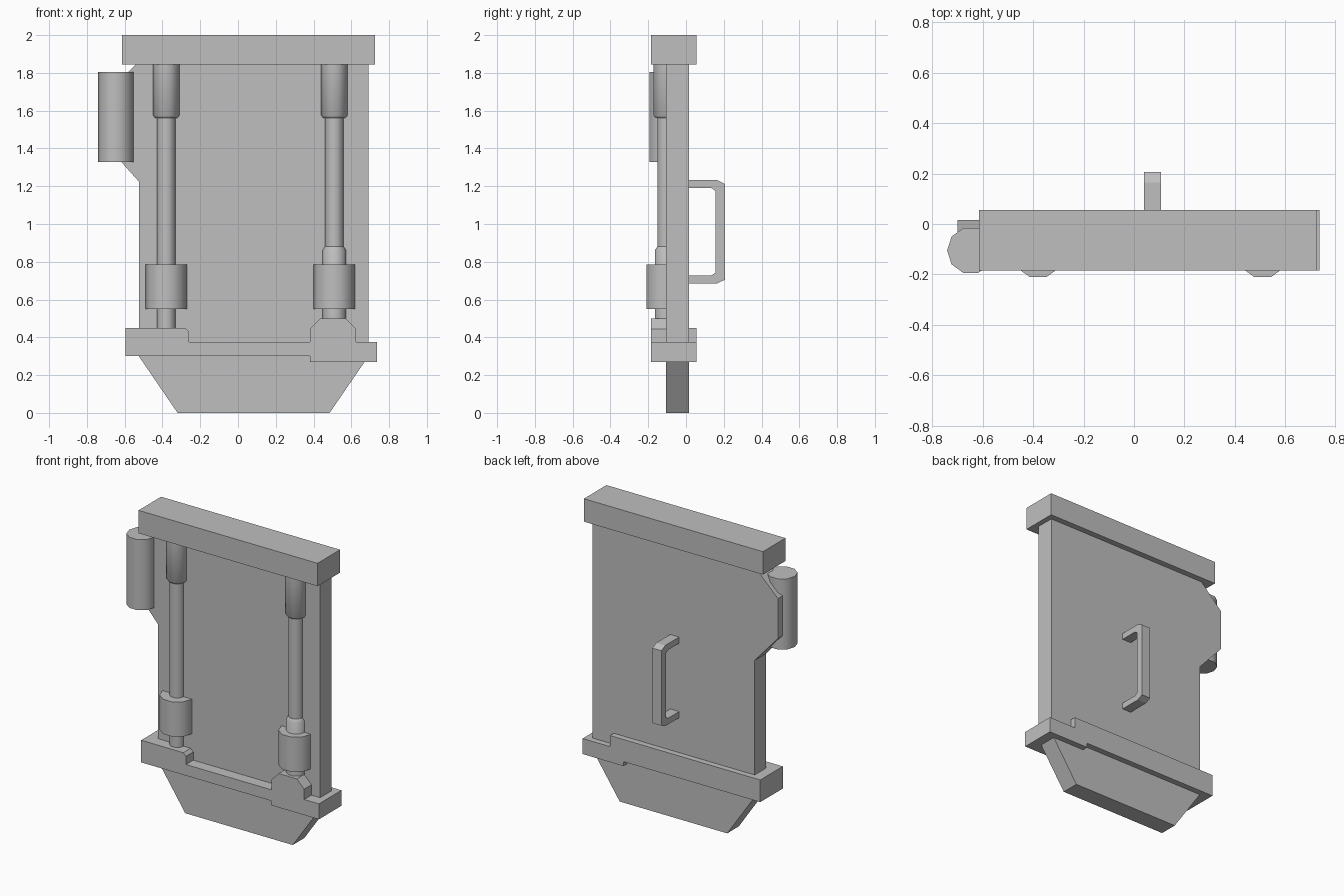
import bpy, bmesh, math

if "Cube" in bpy.data.objects:
    bpy.data.objects.remove(bpy.data.objects["Cube"])

grey = bpy.data.materials.new("grey")
grey.diffuse_color = (0.52, 0.52, 0.52, 1)
grey.use_nodes = True
grey.node_tree.nodes["Principled BSDF"].inputs["Base Color"].default_value = grey.diffuse_color


def finish(name, bm):
    bmesh.ops.recalc_face_normals(bm, faces=bm.faces)
    mesh = bpy.data.meshes.new(name)
    bm.to_mesh(mesh)
    bm.free()
    mesh.materials.append(grey)
    ob = bpy.data.objects.new(name, mesh)
    bpy.context.collection.objects.link(ob)
    return ob


def extrude(name, profile, axis, lo, hi):
    """Prism of a 2D profile: axis 'y' takes (x, z), axis 'x' takes (y, z)."""
    bm = bmesh.new()
    place = (lambda a, b: (a, lo, b)) if axis == 'y' else (lambda a, b: (lo, a, b))
    face = bm.faces.new([bm.verts.new(place(a, b)) for a, b in profile])
    out = bmesh.ops.extrude_face_region(bm, geom=[face])
    verts = [v for v in out['geom'] if isinstance(v, bmesh.types.BMVert)]
    d = hi - lo
    bmesh.ops.translate(bm, verts=verts, vec=(0, d, 0) if axis == 'y' else (d, 0, 0))
    return finish(name, bm)


def turned(name, x, y, rings, sides=10):
    """Stack of (radius, z) rings closed at both ends, smooth around."""
    bm = bmesh.new()
    loops = []
    for r, z in rings:
        loops.append([bm.verts.new((x + r * math.cos(2 * math.pi * i / sides),
                                    y + r * math.sin(2 * math.pi * i / sides), z))
                      for i in range(sides)])
    bm.faces.new(loops[0])
    bm.faces.new(loops[-1])
    for a, b in zip(loops, loops[1:]):
        for i in range(sides):
            j = (i + 1) % sides
            bm.faces.new((a[i], a[j], b[j], b[i]))
    ob = finish(name, bm)
    bpy.ops.object.select_all(action='DESELECT')
    ob.select_set(True)
    bpy.context.view_layer.objects.active = ob
    bpy.ops.object.shade_smooth_by_angle(angle=math.radians(40))
    return ob


# Main panel with tapered foot and side bulge
extrude("panel", [(-0.32, 0), (0.485, 0), (0.67, 0.27), (0.69, 0.30), (0.69, 1.9),
                  (-0.54, 1.9), (-0.54, 1.845), (-0.70, 1.69), (-0.70, 1.42),
                  (-0.525, 1.225), (-0.525, 0.30)], 'y', -0.107, 0.016)

# Top rail
extrude("top_rail", [(-0.615, 1.845), (0.725, 1.845), (0.725, 2), (-0.615, 2)],
        'y', -0.185, 0.056)

# Bottom rail, front and back halves with different steps
extrude("bottom_rail_front", [
    (-0.595, 0.30), (-0.595, 0.45), (-0.28, 0.45), (-0.26, 0.43), (-0.26, 0.375),
    (0.38, 0.375), (0.38, 0.445), (0.435, 0.50), (0.57, 0.50), (0.625, 0.445),
    (0.625, 0.375), (0.735, 0.375), (0.735, 0.27), (0.38, 0.27), (0.38, 0.30)],
    'y', -0.185, -0.05)
extrude("bottom_rail_back", [
    (-0.595, 0.30), (-0.595, 0.45), (0.53, 0.45), (0.53, 0.375), (0.735, 0.375),
    (0.735, 0.27), (0.43, 0.27), (0.43, 0.30)], 'y', -0.05, 0.056)

# Rods, upper sleeves and collars
Y = -0.105
for side, x in (("left", -0.38), ("right", 0.51)):
    turned(side + "_rod", x, Y, [(0.049, 0.43), (0.049, 1.60)])
    turned(side + "_sleeve", x, Y, [(0.06, 1.562), (0.07, 1.575), (0.07, 1.86)])
    turned(side + "_collar", x, Y, [(0.11, 0.55), (0.11, 0.785)])
turned("right_lower_sleeve", 0.51, Y, [(0.063, 0.48), (0.063, 0.862), (0.05, 0.88)])

# Side canister
turned("canister", -0.647, Y, [(0.094, 1.327), (0.094, 1.805)])

# Back handle
extrude("handle", [
    (0.01, 1.232), (0.165, 1.232), (0.206, 1.212), (0.206, 0.705), (0.165, 0.686),
    (0.01, 0.686), (0.01, 0.728), (0.135, 0.728), (0.155, 0.742), (0.155, 1.176),
    (0.135, 1.19), (0.01, 1.19)], 'x', 0.04, 0.107)
